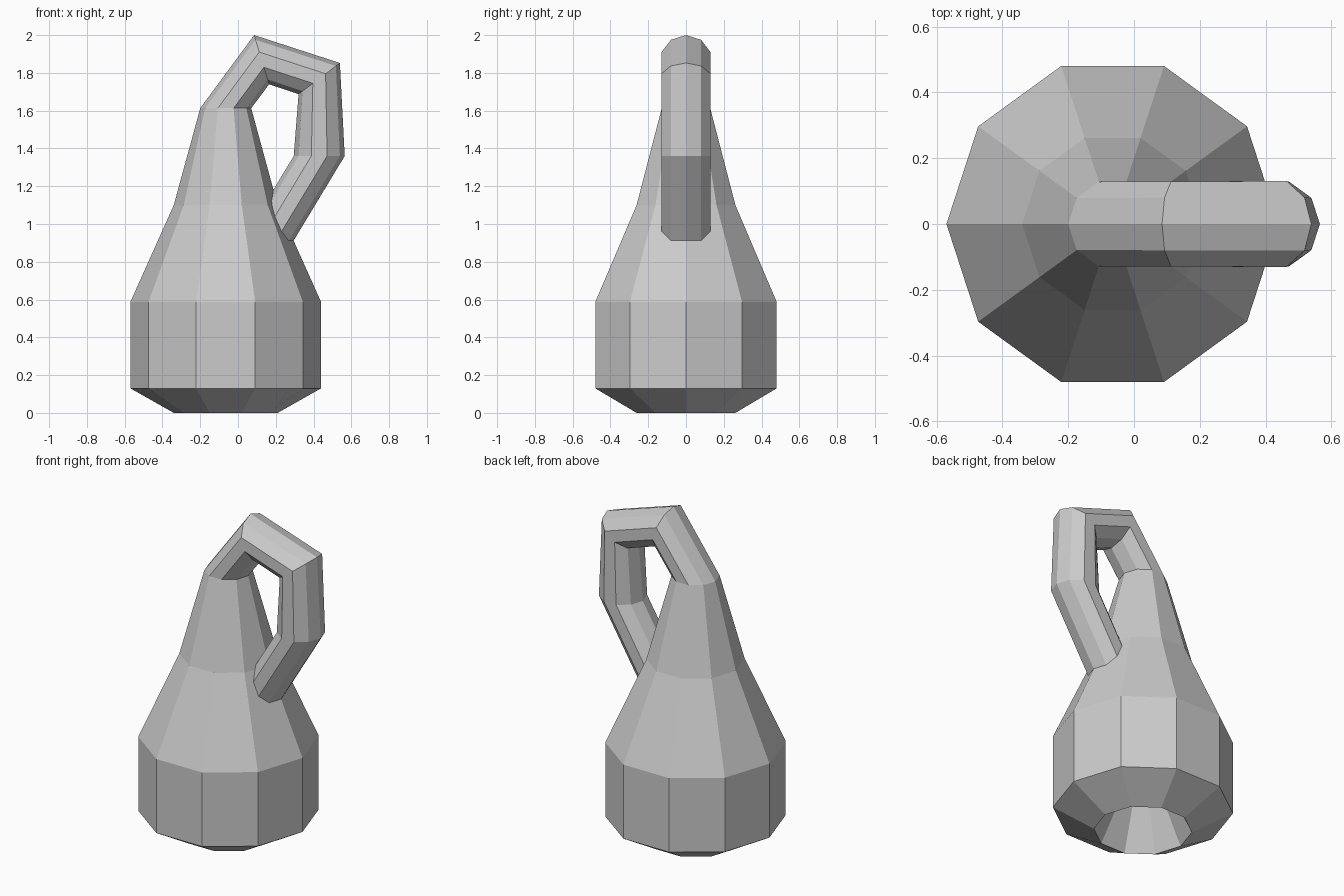
import bpy
import bmesh
from math import cos, sin, pi, radians

if "Cube" in bpy.data.objects:
    bpy.data.objects.remove(bpy.data.objects["Cube"])

SIDES = 10
AXIS = -0.065  # x of the bottle axis


def loft(name, rings, flip=False):
    """Skin ten-sided rings given as (centre x, centre z, radius, tilt in xz)."""
    bm = bmesh.new()
    loops = []
    for cx, cz, r, tilt in rings:
        t = radians(tilt)
        loop = []
        for i in range(SIDES):
            a = 2 * pi * i / SIDES
            u, v = r * cos(a), r * sin(a)
            loop.append(bm.verts.new((cx + u * cos(t), v, cz + u * sin(t))))
        loops.append(loop)
    for a, b in zip(loops, loops[1:]):
        for i in range(SIDES):
            j = (i + 1) % SIDES
            quad = (a[i], b[i], b[j], a[j])
            bm.faces.new(quad[::-1] if flip else quad)
    mesh = bpy.data.meshes.new(name)
    bm.to_mesh(mesh)
    bm.free()
    obj = bpy.data.objects.new(name, mesh)
    bpy.context.collection.objects.link(obj)
    return obj


# Bottle wall, narrowing to the neck, which loops over and pierces the wall
loft("bottle_body_and_neck", [
    (AXIS, 0.0, 0.275, 180),
    (AXIS, 0.13, 0.505, 180),
    (AXIS, 0.587, 0.505, 180),
    (AXIS, 1.10, 0.275, 180),
    (AXIS, 1.613, 0.135, 180),
    (0.125, 1.87, 0.136, 107),
    (0.43, 1.77, 0.137, 37),
    (0.43, 1.36, 0.135, 0),
    (AXIS, 0.54, 0.135, 0),
])

# Inner throat flaring out to the open base, seen from below
loft("inner_throat", [
    (AXIS, 0.54, 0.135, 0),
    (AXIS, 0.27, 0.14, 0),
    (AXIS, 0.0, 0.275, 0),
], flip=True)
